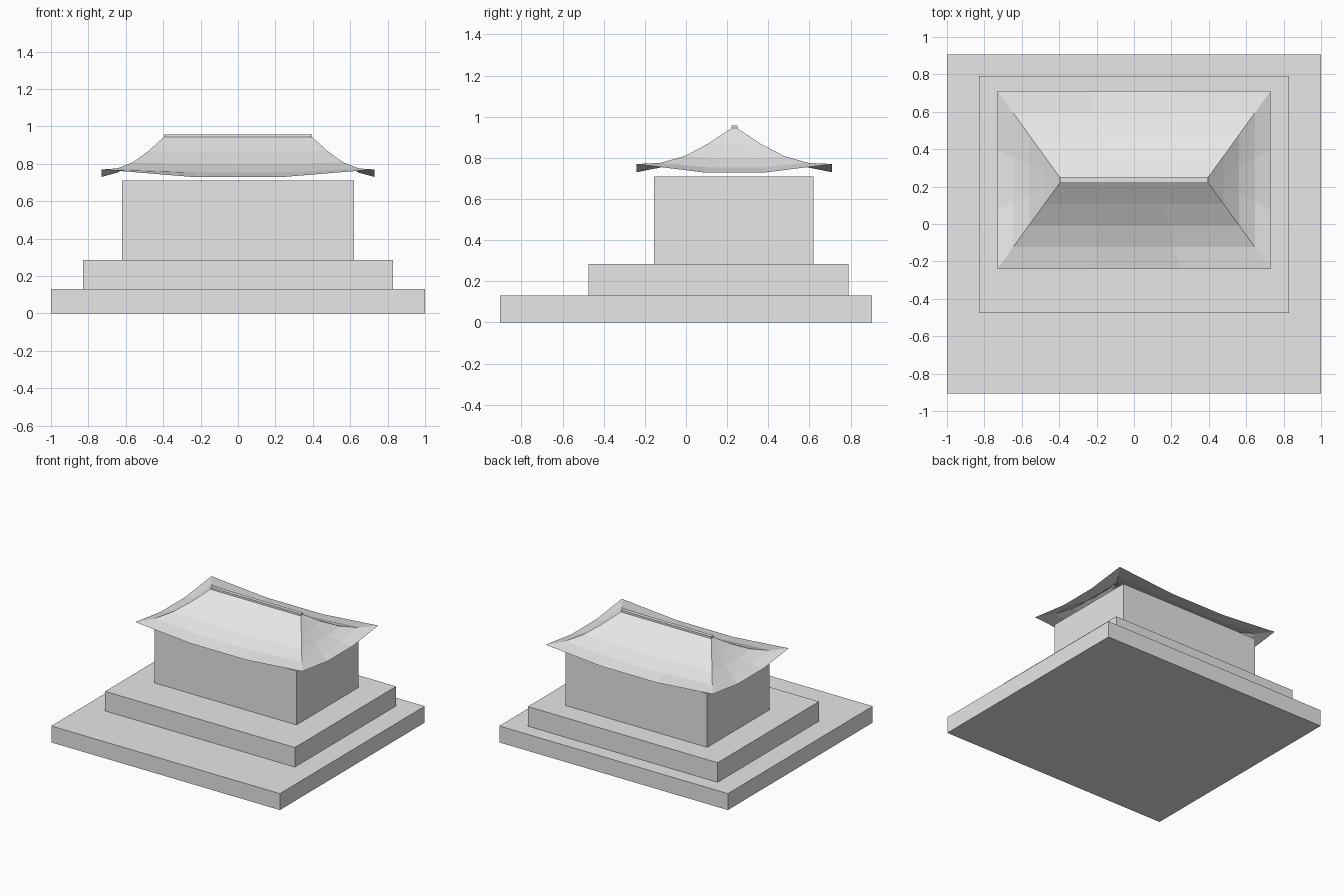
import bpy
import bmesh
from mathutils import Vector

default = bpy.data.objects.get("Cube")
if default:
    bpy.data.objects.remove(default, do_unlink=True)

# One plain grey for everything
grey = bpy.data.materials.new("light_grey")
grey.use_nodes = True
colour = (0.8, 0.8, 0.8, 1)
grey.diffuse_color = colour
grey.node_tree.nodes["Principled BSDF"].inputs["Base Color"].default_value = colour


def add_object(name, bm):
    mesh = bpy.data.meshes.new(name)
    bm.to_mesh(mesh)
    bm.free()
    mesh.materials.append(grey)
    obj = bpy.data.objects.new(name, mesh)
    bpy.context.collection.objects.link(obj)
    return obj


def box(name, half_x, y0, y1, z0, z1):
    bm = bmesh.new()
    bmesh.ops.create_cube(bm, size=1)
    size = Vector((2 * half_x, y1 - y0, z1 - z0))
    middle = Vector((0, (y0 + y1) / 2, (z0 + z1) / 2))
    for v in bm.verts:
        v.co = v.co * size + middle
    return add_object(name, bm)


# Stepped base, hall and roof ridge
box("lower_platform", 1.0, -0.905, 0.905, 0, 0.13)
box("upper_platform", 0.83, -0.475, 0.79, 0.13, 0.285)
box("hall_body", 0.62, -0.155, 0.62, 0.285, 0.71)
box("roof_ridge", 0.395, 0.22, 0.25, 0.935, 0.958)

# Hipped roof: a thin sheet of sagging slopes with upturned corners
CENTRE_Y = 0.235
RIDGE = Vector((0.395, 0.012))
EAVE = Vector((0.73, 0.475))
HEIGHTS = [0.945, 0.866, 0.798, 0.753, 0.73]
LIFT = 0.04
COLUMNS = 3
CORNERS = [(-1, -1), (1, -1), (1, 1), (-1, 1)]

bm = bmesh.new()
rings = []
for row, height in enumerate(HEIGHTS):
    t = row / (len(HEIGHTS) - 1)
    reach = RIDGE.lerp(EAVE, t)
    ring = []
    for side in range(4):
        start = Vector(CORNERS[side]) * reach
        end = Vector(CORNERS[(side + 1) % 4]) * reach
        for column in range(COLUMNS):
            p = start.lerp(end, column / COLUMNS)
            z = height + (LIFT * t * t if column == 0 else 0)
            ring.append(bm.verts.new((p.x, p.y + CENTRE_Y, z)))
    rings.append(ring)

for upper, lower in zip(rings, rings[1:]):
    count = len(upper)
    for i in range(count):
        j = (i + 1) % count
        bm.faces.new((lower[i], lower[j], upper[j], upper[i]))
add_object("curved_roof", bm)
